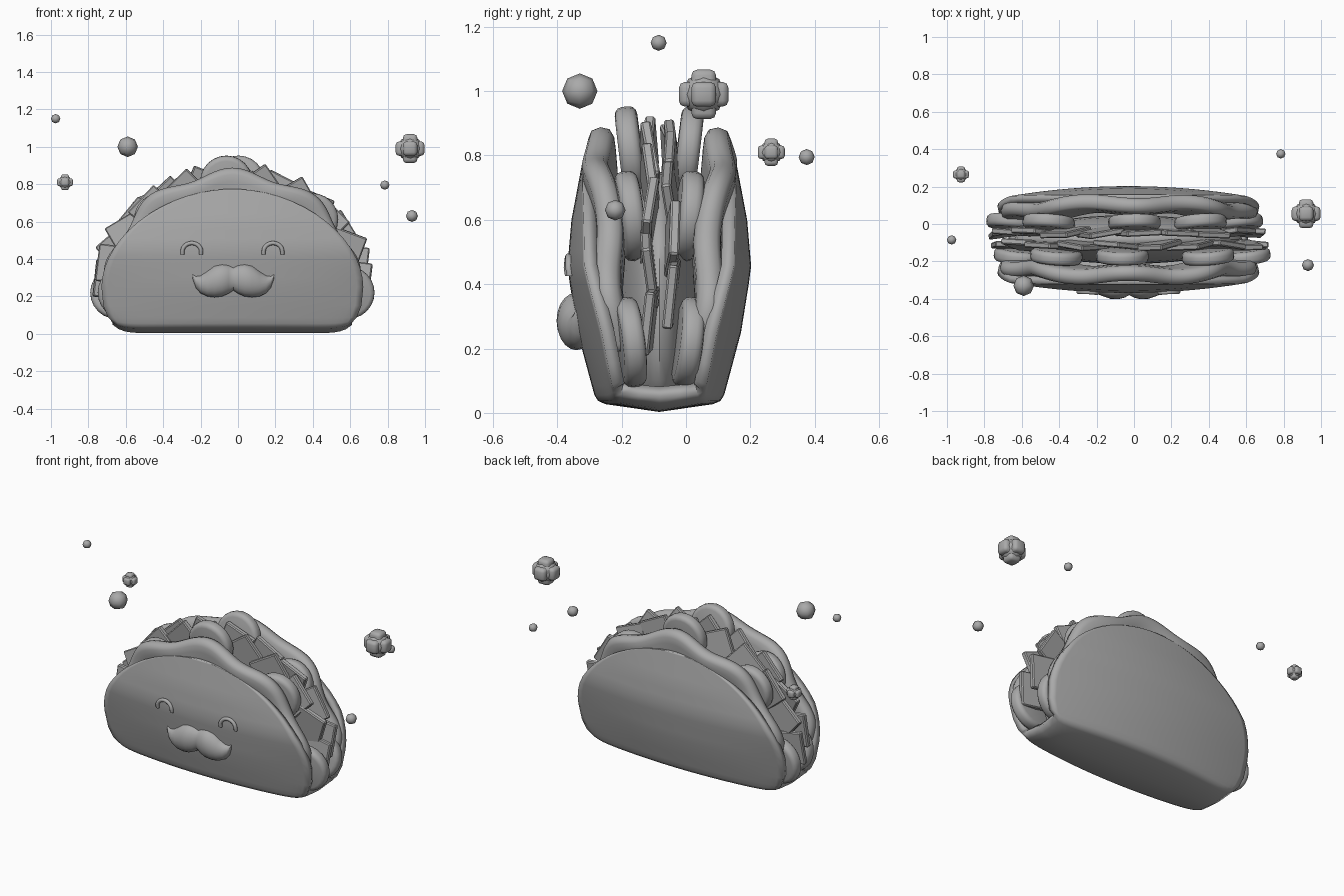
import bpy, bmesh, math, random
from mathutils import Matrix, Vector

cube = bpy.data.objects.get("Cube")
if cube:
    bpy.data.objects.remove(cube)
random.seed(4)
CX, CY, CZ = -0.03, -0.083, 0.25   # middle of the folded shell

grey = bpy.data.materials.new("plain_grey")
grey.use_nodes = True
COLOUR = (0.4, 0.4, 0.4, 1)
grey.diffuse_color = COLOUR
grey.node_tree.nodes["Principled BSDF"].inputs["Base Color"].default_value = COLOUR


def finish(name, bm, angle=40):
    bmesh.ops.recalc_face_normals(bm, faces=bm.faces)
    mesh = bpy.data.meshes.new(name)
    bm.to_mesh(mesh)
    bm.free()
    obj = bpy.data.objects.new(name, mesh)
    bpy.context.collection.objects.link(obj)
    mesh.materials.append(grey)
    bpy.ops.object.select_all(action='DESELECT')
    obj.select_set(True)
    bpy.context.view_layer.objects.active = obj
    bpy.ops.object.shade_smooth_by_angle(angle=math.radians(angle))
    return obj


def grid(rows, closed=False):
    bm = bmesh.new()
    vs = [[bm.verts.new(p) for p in row] for row in rows]
    for a, b in zip(vs, vs[1:]):
        n = len(a)
        for i in range(n if closed else n - 1):
            j = (i + 1) % n
            bm.faces.new((a[i], a[j], b[j], b[i]))
    return bm


def modifier(obj, kind, **settings):
    mod = obj.modifiers.new(kind.title(), kind)
    for key, value in settings.items():
        setattr(mod, key, value)


def lerp(table, v):
    for (a, p), (b, q) in zip(table, table[1:]):
        if v <= b:
            return p + (q - p) * max(0, (v - a) / (b - a))
    return table[-1][1]


# Folded shell: half depth and edge pull-in vary with height
DEPTH = [(0.05, 0.2), (0.1, 0.214), (0.25, 0.254), (0.45, 0.286), (0.6, 0.273), (0.775, 0.24)]
PULL = [(0.05, 0.06), (0.25, 0.075), (0.6, 0.038), (0.775, 0.0)]


def shell_half_depth(z, u):
    return lerp(DEPTH, z) - lerp(PULL, z) * u * u


COLS = [i / 20 - 1 for i in range(41)]
half = []
for i in range(15):
    a = math.radians(86 - 86 * i / 14)
    half.append((0.70 * math.cos(a) ** 1.06, CZ + 0.525 * math.sin(a) ** 1.06, None))
half += [(0.69, 0.15, None), (0.665, 0.085, None), (0.65, 0.055, None),
         (0.645, 0.037, 0.19), (0.64, 0.027, 0.167), (0.64, 0.016, 0.09)]


def shell_row(w, z, h, side):
    row = []
    for u in COLS:
        depth = shell_half_depth(z, u) if h is None else h - 0.055 * u * u * h / 0.19
        lift = 0.045 * abs(u) ** 14 * max(0, 1 - z / 0.09)
        row.append((CX + w * u, CY + side * depth, z + lift))
    return row


rows = [shell_row(*r, -1) for r in half]
rows.append([(CX + 0.64 * u, CY, 0.003 + 0.045 * abs(u) ** 14) for u in COLS])
rows += [shell_row(*r, 1) for r in reversed(half)]
shell = finish("shell", grid(rows), 50)
modifier(shell, 'SOLIDIFY', thickness=0.04, offset=-1 if shell.data.polygons[0].normal.y < 0 else 1)

# Filling mound between the leaves
bm = bmesh.new()
bmesh.ops.create_uvsphere(bm, u_segments=32, v_segments=16, radius=1)
for v in bm.verts:
    v.co = Vector((CX + 0.61 * v.co.x, CY + 0.13 * v.co.y, max(0.05, 0.28 + 0.47 * v.co.z)))
finish("filling", bm)


# Wavy leaves that stick up past each wall
def leaf(name, side, phase):
    rows = []
    for s in (0.6, 0.75, 0.9, 1):
        row = []
        for i in range(73):
            t = math.radians(-6 + 192 * i / 72)
            k = s * (1 + 0.035 * math.cos(9 * (t - math.pi / 2) + phase) * s ** 4)
            x, z = 0.675 * k * math.cos(t), CZ + 0.62 * k * math.sin(t)
            y = side * (0.105 + 0.105 * z + 0.015 * s * math.sin(7 * t + phase))
            row.append((CX + x, CY + y, z))
        rows.append(row)
    obj = finish(name, grid(rows), 60)
    modifier(obj, 'SOLIDIFY', thickness=0.085, offset=0)
    modifier(obj, 'SUBSURF', levels=1, render_levels=1)


leaf("front_leaf", -1, 0.0)
leaf("back_leaf", 1, 0.5)


# Round slices in two rows
def slice_disc(name, t, reach, shift, y, lean):
    bm = bmesh.new()
    bmesh.ops.create_cone(bm, cap_ends=True, segments=24, radius1=0.14, radius2=0.14, depth=0.07)
    rim = [e for e in bm.edges if e.calc_face_angle(0) > 1]
    bmesh.ops.bevel(bm, geom=rim, offset=0.025, segments=3, profile=0.5, affect='EDGES')
    place = Vector((CX + shift + 0.6 * reach * math.cos(t), CY + y, 0.23 + 0.585 * reach * math.sin(t)))
    bm.transform(Matrix.Translation(place) @ Matrix.Rotation(math.pi / 2 + lean, 4, 'X')
                 @ Matrix.Rotation(0.1 * math.cos(t), 4, 'Y'))
    finish(name, bm)


for label, side in (("front", -1), ("back", 1)):
    for i, degrees in enumerate((-1, 44, 90 - 5 * side, 136, 181)):
        slice_disc(f"{label}_slice_{i + 1}", math.radians(degrees), 0.94 if i in (1, 3) else 1,
                   -0.02 * side, side * 0.09, -side * 0.12)


# Thin square flakes in two rows along the opening
for i in range(20):
    t = math.radians(4 + 172 * i / 19)
    bm = bmesh.new()
    bmesh.ops.create_cube(bm, size=1)
    bm.transform(Matrix.Diagonal((0.2, 0.032, 0.2, 1)))
    bmesh.ops.bevel(bm, geom=bm.edges[:], offset=0.006, segments=1, affect='EDGES')
    low = i in (0, 1, 18, 19)
    spin = 0.12 if low else random.uniform(0.3, 1.2)
    place = Vector((CX + 0.64 * math.cos(t), CY + (-0.03, 0.038)[i % 2], 0.25 + 0.535 * math.sin(t)))
    bm.transform(Matrix.Translation(place) @ Matrix.Rotation(random.uniform(-0.15, 0.15), 4, 'Z')
                 @ Matrix.Rotation(random.uniform(-0.15, 0.15), 4, 'X') @ Matrix.Rotation(spin, 4, 'Y'))
    finish(f"flake_{i + 1}", bm, 30)


# Smiling eyes: arched tubes on the front wall
for label, dx in (("left", 0.217), ("right", -0.217)):
    path = [(-0.05, 0.425)]
    path += [(-0.05 * math.cos(a), 0.44 + 0.045 * math.sin(a)) for a in [math.pi * k / 12 for k in range(13)]]
    path.append((0.05, 0.425))
    rows = []
    for px, pz in path:
        out = Vector((px, 0, max(0, pz - 0.44))).normalized()
        x = CX + dx + px
        y = CY - shell_half_depth(pz, (dx + px) / 0.67) - 0.004
        ring = [2 * math.pi * j / 10 for j in range(10)]
        rows.append([Vector((x, y, pz)) + 0.011 * (out * math.cos(b) + Vector((0, 1, 0)) * math.sin(b))
                     for b in ring])
    bm = grid(rows, closed=True)
    bmesh.ops.holes_fill(bm, edges=bm.edges[:])
    finish(label + "_eye", bm, 50)

# Puffy moustache: elliptical sections (offset, top, bottom, depth), mirrored
SECTIONS = [(0.0, 0.355, 0.232, 0.036), (0.025, 0.368, 0.215, 0.05), (0.06, 0.373, 0.2, 0.06),
            (0.1, 0.365, 0.195, 0.06), (0.14, 0.335, 0.2, 0.05), (0.175, 0.312, 0.217, 0.038),
            (0.2, 0.308, 0.245, 0.026), (0.218, 0.318, 0.295, 0.008)]
rows = []
for sign, part in ((-1, SECTIONS[:0:-1]), (1, SECTIONS)):
    for dx, top, low, d in part:
        mid, rad = (top + low) / 2, (top - low) / 2
        y = CY - shell_half_depth(mid, dx / 0.7)
        rows.append([(CX + 0.005 + sign * dx, y - d * math.cos(b), mid + rad * math.sin(b))
                     for b in [2 * math.pi * j / 20 for j in range(20)]])
bm = grid(rows, closed=True)
bmesh.ops.holes_fill(bm, edges=bm.edges[:])
finish("moustache", bm, 60)


# Floating beads: rounded cubes
def bead(name, centre, r):
    bm = bmesh.new()
    bmesh.ops.create_cube(bm, size=1)
    bmesh.ops.subdivide_edges(bm, edges=bm.edges[:], cuts=1, use_grid_fill=True)
    for v in bm.verts:
        v.co = Vector(centre) + r * v.co.normalized()
    finish(name, bm, 60)


for i, (x, y, z, r) in enumerate([(-0.59, -0.33, 1.0, 0.055), (-0.975, -0.085, 1.15, 0.025),
                                  (0.785, 0.375, 0.795, 0.025), (0.93, -0.22, 0.63, 0.032)]):
    bead(f"bead_{i + 1}", (x, y, z), r)

# Floating sparkles: three crossed rounded bars around a core
for i, (x, y, z, r) in enumerate([(0.92, 0.055, 0.99, 0.077), (-0.925, 0.265, 0.81, 0.042)]):
    bead(f"sparkle_{i + 1}_core", (x, y, z), 0.88 * r)
    for axis in range(3):
        bm = bmesh.new()
        bmesh.ops.create_cube(bm, size=1)
        size = [1.0 * r] * 3
        size[axis] = 2 * r
        bm.transform(Matrix.Diagonal((*size, 1)))
        bmesh.ops.bevel(bm, geom=bm.edges[:], offset=0.24 * r, segments=2, profile=0.5, affect='EDGES')
        bm.transform(Matrix.Translation((x, y, z)))
        finish(f"sparkle_{i + 1}_bar_{axis + 1}", bm, 70)
